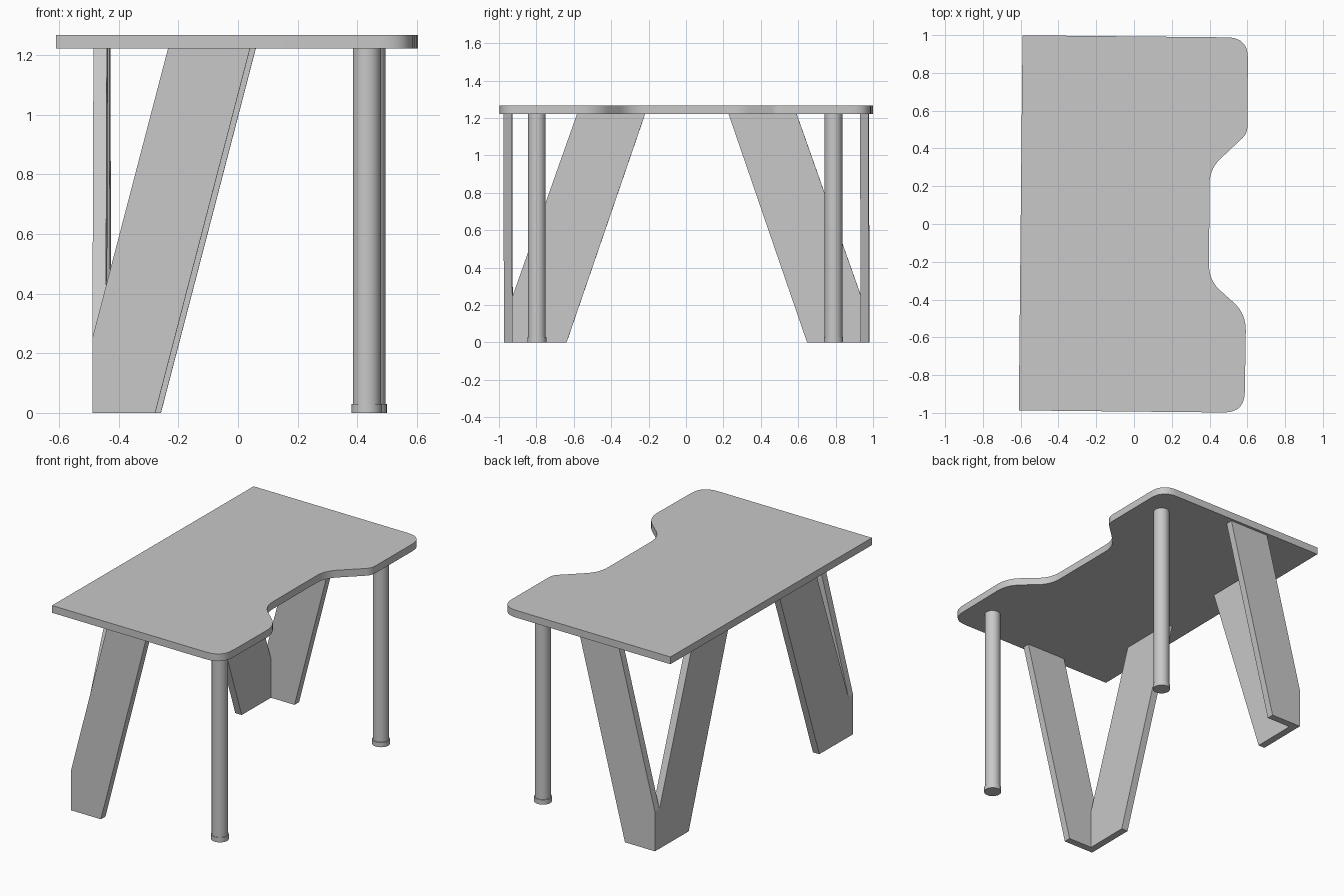
import bpy, bmesh, math
from mathutils import Vector, Matrix

old = bpy.data.objects.get("Cube")
if old:
    bpy.data.objects.remove(old, do_unlink=True)

grey = bpy.data.materials.new("plain_grey")
grey.use_nodes = True
color = (0.58, 0.58, 0.58, 1)
grey.diffuse_color = color
grey.node_tree.nodes["Principled BSDF"].inputs["Base Color"].default_value = color

# The whole desk stands slightly turned about the vertical axis
TURN = Matrix.Rotation(-0.01, 4, 'Z')
UNDERSIDE = 1.222
TOP = 1.268


def finish(name, bm, smooth=False):
    bmesh.ops.recalc_face_normals(bm, faces=bm.faces)
    bm.transform(TURN)
    mesh = bpy.data.meshes.new(name)
    bm.to_mesh(mesh)
    bm.free()
    mesh.materials.append(grey)
    obj = bpy.data.objects.new(name, mesh)
    bpy.context.collection.objects.link(obj)
    if smooth:
        bpy.ops.object.select_all(action='DESELECT')
        obj.select_set(True)
        bpy.context.view_layer.objects.active = obj
        bpy.ops.object.shade_smooth_by_angle(angle=math.radians(35))
    return obj


def slab(name, points, offset, smooth=False):
    """Extrude a planar outline along an offset."""
    bm = bmesh.new()
    face = bm.faces.new([bm.verts.new(p) for p in points])
    new = bmesh.ops.extrude_face_region(bm, geom=[face])["geom"]
    verts = [g for g in new if isinstance(g, bmesh.types.BMVert)]
    bmesh.ops.translate(bm, verts=verts, vec=offset)
    return finish(name, bm, smooth)


def rounded(corners, steps=7):
    """Round each (x, y, tangent length) corner of an outline."""
    result = []
    for i, (x, y, cut) in enumerate(corners):
        p = Vector((x, y))
        if not cut:
            result.append(p)
            continue
        before = Vector(corners[i - 1][:2])
        after = Vector(corners[(i + 1) % len(corners)][:2])
        a = p + (before - p).normalized() * cut
        b = p + (after - p).normalized() * cut
        for k in range(steps + 1):
            t = k / steps
            result.append(a * (1 - t) ** 2 + p * 2 * t * (1 - t) + b * t * t)
    return result


# Tabletop with rounded right corners and a shallow cutout
outline = rounded([
    (-0.6, -0.993, 0), (0.595, -0.993, 0.11),
    (0.598, -0.468, 0.09), (0.4, -0.295, 0.08),
    (0.397, 0.295, 0.08), (0.595, 0.485, 0.035),
    (0.594, 0.993, 0.11), (-0.6, 0.993, 0)])
slab("tabletop", [(p.x, p.y, UNDERSIDE) for p in outline],
     (0, 0, TOP - UNDERSIDE), smooth=True)

# Angled panel legs and round posts, mirrored front to back
THICK = 0.045
for side, label in ((-1, "front"), (1, "back")):
    outer = 0.976 * side
    profile = [(-0.479, 0), (-0.268, 0), (0.05, UNDERSIDE),
               (-0.225, UNDERSIDE), (-0.479, 0.25)]
    slab(label + "_end_panel", [(x, outer, z) for x, z in profile],
         (0, -side * THICK, 0))

    profile = [(0.931, 0), (0.643, 0), (0.223, UNDERSIDE),
               (0.587, UNDERSIDE), (0.931, 0.25)]
    slab(label + "_side_panel", [(-0.479, y * side, z) for y, z in profile],
         (THICK, 0, 0))

    for part, radius, low, high in (("post", 0.047, 0.03, UNDERSIDE),
                                    ("post_foot", 0.051, 0, 0.03)):
        bm = bmesh.new()
        place = Matrix.Translation((0.44, 0.793 * side, (low + high) / 2))
        bmesh.ops.create_cone(bm, cap_ends=True, segments=32, radius1=radius,
                              radius2=radius, depth=high - low, matrix=place)
        finish(label + "_" + part, bm, smooth=True)
